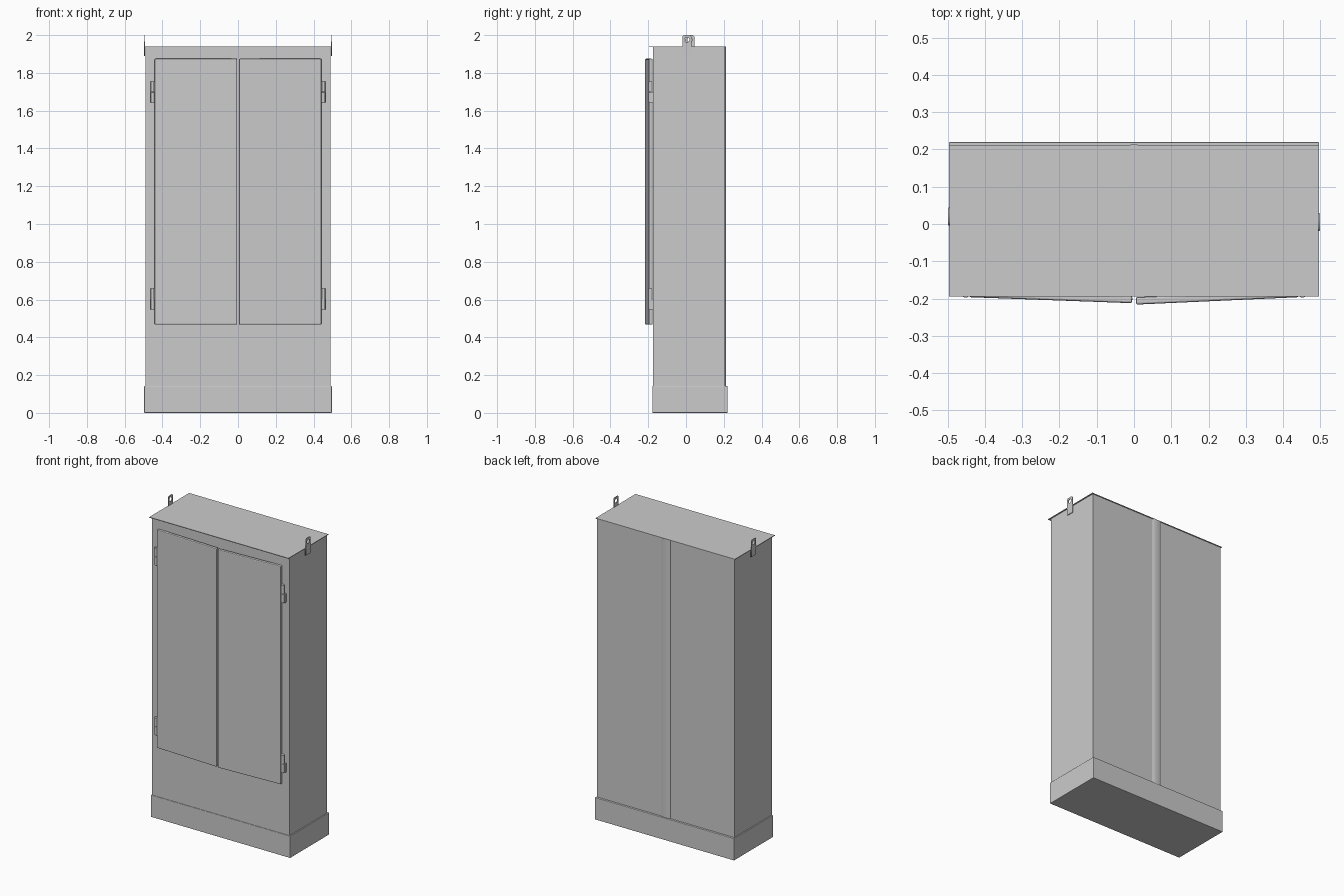
import bpy, bmesh, math
from mathutils import Matrix, Vector

if "Cube" in bpy.data.objects:
    bpy.data.objects.remove(bpy.data.objects["Cube"])


def make_object(name, bm):
    bmesh.ops.recalc_face_normals(bm, faces=bm.faces)
    mesh = bpy.data.meshes.new(name)
    bm.to_mesh(mesh)
    bm.free()
    obj = bpy.data.objects.new(name, mesh)
    bpy.context.collection.objects.link(obj)
    return obj


def box(name, lo, hi, bevel=0.0):
    bm = bmesh.new()
    lo, hi = Vector(lo), Vector(hi)
    bmesh.ops.create_cube(bm, size=1, matrix=Matrix.Translation((lo + hi) / 2)
                          @ Matrix.Diagonal((*(hi - lo), 1)))
    obj = make_object(name, bm)
    if bevel:
        mod = obj.modifiers.new("edges", 'BEVEL')
        mod.width, mod.segments = bevel, 2
    return obj


def smooth(obj):
    bpy.ops.object.select_all(action='DESELECT')
    obj.select_set(True)
    bpy.context.view_layer.objects.active = obj
    bpy.ops.object.shade_smooth_by_angle(angle=math.radians(35))


def cylinder(name, x, y, z0, z1, radius):
    bm = bmesh.new()
    bmesh.ops.create_cone(bm, cap_ends=True, segments=16, radius1=radius, radius2=radius,
                          depth=z1 - z0, matrix=Matrix.Translation((x, y, (z0 + z1) / 2)))
    obj = make_object(name, bm)
    smooth(obj)
    return obj


# Cabinet body, plinth and thin roof sheet
box("cabinet_body", (-0.49, -0.175, 0.13), (0.49, 0.207, 1.937))
box("plinth", (-0.497, -0.178, 0), (0.497, 0.22, 0.142), 0.003)
box("roof", (-0.497, -0.195, 1.937), (0.497, 0.212, 1.941))

# Shallow rounded seam cover running up the back
bm = bmesh.new()
arc = [bm.verts.new((-0.034 * math.cos(math.pi * i / 12),
                     0.206 + 0.007 * math.sin(math.pi * i / 12), 0.142)) for i in range(13)]
face = bm.faces.new(arc)
ext = bmesh.ops.extrude_face_region(bm, geom=[face])
bmesh.ops.translate(bm, vec=(0, 0, 1.795),
                    verts=[v for v in ext['geom'] if isinstance(v, bmesh.types.BMVert)])
smooth(make_object("back_seam_cover", bm))

for side, label, angle in ((-1, "left", 2.1), (1, "right", 2.6)):
    # Door leaf, pivoted on its hinge edge and standing slightly ajar
    near, far = sorted((0, -side * 0.437))
    door = box(label + "_door", (near, -0.02, 0.467), (far, 0, 1.875), 0.005)
    door.location = (side * 0.441, -0.1765, 0)
    door.rotation_euler.z = side * math.radians(angle)

    # Two hinges: split barrel and a leaf fixed to the frame
    for level, z in (("lower", 0.603), ("upper", 1.698)):
        name = f"{label}_{level}_hinge"
        x = side * 0.452
        cylinder(name + "_bottom_knuckle", x, -0.188, z - 0.056, z - 0.001, 0.010)
        cylinder(name + "_top_knuckle", x, -0.188, z + 0.001, z + 0.056, 0.010)
        a, b = sorted((side * 0.449, side * 0.467))
        box(name + "_leaf", (a, -0.186, z - 0.056), (b, -0.174, z + 0.001))
        a, b = sorted((side * 0.436, side * 0.453))
        box(name + "_door_leaf", (a, -0.193, z + 0.001), (b, -0.178, z + 0.056))

    # Lifting lug: upright plate with a round eye
    curve = bpy.data.curves.new(label + "_lug", 'CURVE')
    curve.dimensions, curve.fill_mode, curve.extrude = '2D', 'BOTH', 0.0022
    outline = [(-0.024, -0.055), (0.024, -0.055), (0.024, 0.047),
               (0.017, 0.055), (-0.017, 0.055), (-0.024, 0.047)]
    eye = [(0.013 * math.cos(math.tau * i / 16), 0.03 + 0.013 * math.sin(math.tau * i / 16))
           for i in range(16)]
    for pts in (outline, eye):
        spline = curve.splines.new('POLY')
        spline.points.add(len(pts) - 1)
        for p, (u, v) in zip(spline.points, pts):
            p.co = (u, v, 0, 1)
        spline.use_cyclic_u = True
    lug = bpy.data.objects.new(label + "_lifting_lug", curve)
    bpy.context.collection.objects.link(lug)
    lug.matrix_world = (Matrix.Translation((side * 0.4955, 0.005 if side > 0 else 0.02, 1.945))
                        @ Matrix.Rotation(side * math.radians(1.0), 4, 'Y')
                        @ Matrix(((0, 0, 1, 0), (1, 0, 0, 0), (0, 1, 0, 0), (0, 0, 0, 1))))
